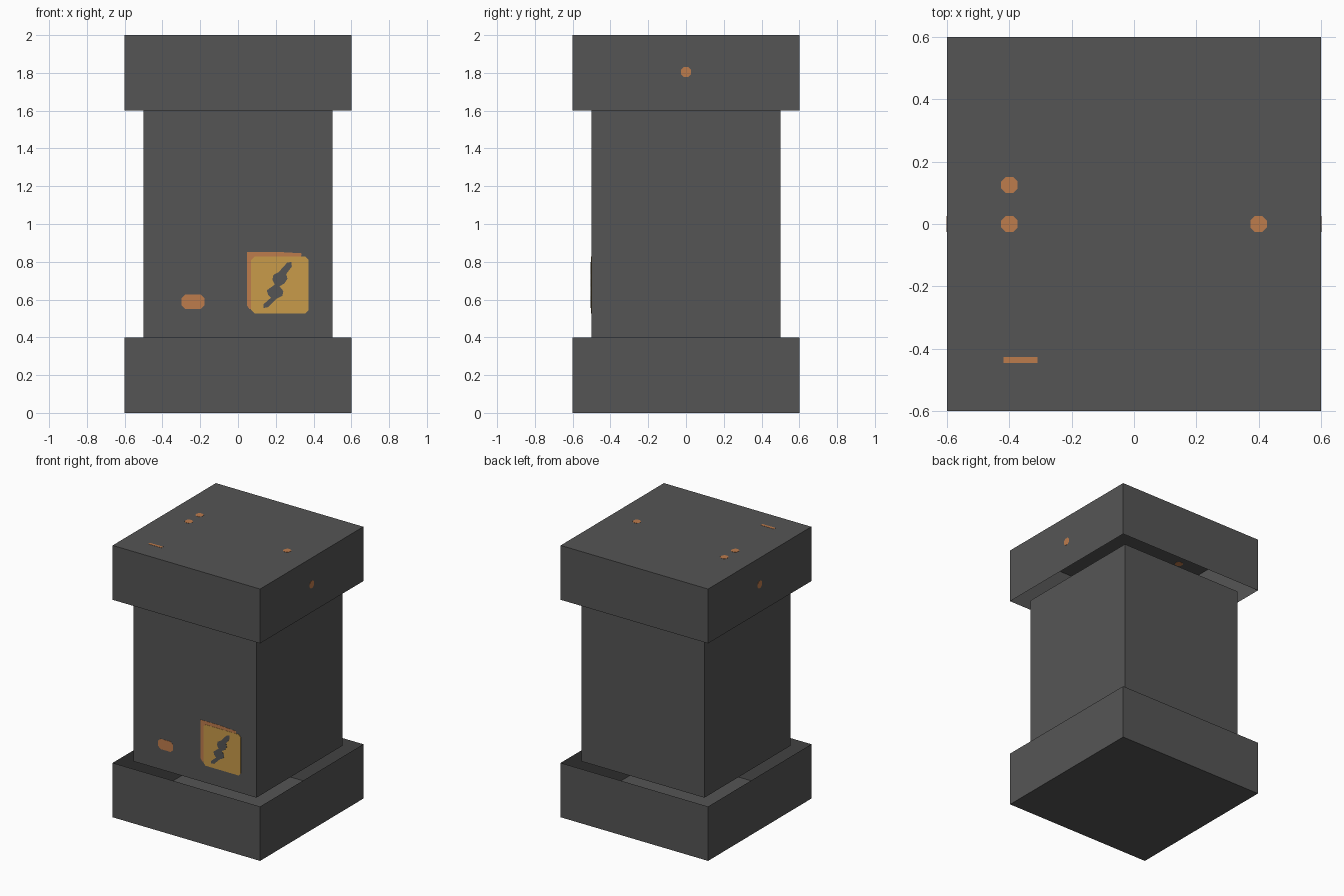
import bpy
import bmesh
from mathutils import Vector

if "Cube" in bpy.data.objects:
    bpy.data.objects.remove(bpy.data.objects["Cube"])


def material(name, color):
    m = bpy.data.materials.new(name)
    m.diffuse_color = (*color, 1)
    m.use_nodes = True
    m.node_tree.nodes["Principled BSDF"].inputs["Base Color"].default_value = m.diffuse_color
    return m


GREY = material("dark_grey", (0.091, 0.091, 0.091))
ORANGE = material("orange", (0.515, 0.200, 0.073))
YELLOW = material("yellow", (0.578, 0.328, 0.068))


def finish(name, bm, mat):
    mesh = bpy.data.meshes.new(name)
    bm.to_mesh(mesh)
    bm.free()
    mesh.materials.append(mat)
    obj = bpy.data.objects.new(name, mesh)
    bpy.context.collection.objects.link(obj)
    return obj


def shell(name, width, z0, z1, open_top=False, open_bottom=False):
    """Thin-walled square box, optionally open at either end."""
    bm = bmesh.new()
    bmesh.ops.create_cube(bm, size=1)
    for v in bm.verts:
        v.co = (v.co.x * width, v.co.y * width, z0 + (v.co.z + 0.5) * (z1 - z0))
    bm.normal_update()
    gone = [f for f in bm.faces
            if (open_top and f.normal.z > 0.9) or (open_bottom and f.normal.z < -0.9)]
    bmesh.ops.delete(bm, geom=gone, context='FACES')
    return finish(name, bm, GREY)


def plate(name, points, place, normal, mat, half=0.0015):
    """Thin painted plate centred on a wall, so it shows on both sides."""
    bm = bmesh.new()
    n = Vector(normal)
    face = bm.faces.new([bm.verts.new(Vector(place(a, b)) - n * half) for a, b in points])
    ext = bmesh.ops.extrude_face_region(bm, geom=[face], use_keep_orig=True)
    for v in ext["geom"]:
        if isinstance(v, bmesh.types.BMVert):
            v.co += n * half * 2
    bmesh.ops.recalc_face_normals(bm, faces=bm.faces)
    return finish(name, bm, mat)


def rounded(x0, x1, y0, y1, c):
    """Rectangle with clipped corners."""
    return [(x0 + c, y0), (x1 - c, y0), (x1, y0 + c), (x1, y1 - c),
            (x1 - c, y1), (x0 + c, y1), (x0, y1 - c), (x0, y0 + c)]


def dot(x, y, r=0.026):
    return rounded(x - r, x + r, y - r, y + r, r * 0.55)


def on_top(a, b):
    return (a, b, 2.0)


def on_front(a, b):
    return (a, -0.5, b)


# Main block: open tray base, column, open-bottomed cap
shell("base", 1.2, 0.0, 0.4, open_top=True)
shell("column", 1.0, 0.4, 1.6, open_top=True, open_bottom=True)
shell("cap", 1.2, 1.6, 2.0, open_bottom=True)

# Dots and strip on the cap top
for i, (x, y) in enumerate([(-0.4, 0.125), (-0.4, 0), (0.4, 0)]):
    plate(f"top_dot_{i + 1}", dot(x, y), on_top, (0, 0, 1), ORANGE)
plate("top_strip", [(-0.418, -0.446), (-0.31, -0.446), (-0.31, -0.426), (-0.418, -0.426)],
      on_top, (0, 0, 1), ORANGE)

# Dots on the cap sides
for side, s in (("right", 1), ("left", -1)):
    plate(f"{side}_dot", dot(0, 1.805), lambda a, b: (0.6 * s, a, b), (s, 0, 0), ORANGE)

# Front marker and sign with its offset border
OUT = (0, -1, 0)
plate("front_marker", rounded(-0.30, -0.177, 0.55, 0.626, 0.02), on_front, OUT, ORANGE)
plate("sign_border", [(0.06, 0.55), (0.30, 0.55), (0.335, 0.835), (0.335, 0.845),
                      (0.20, 0.853), (0.047, 0.853), (0.047, 0.57)],
      on_front, OUT, ORANGE)
plate("sign_panel", rounded(0.07, 0.374, 0.526, 0.828, 0.018), on_front, OUT, YELLOW, 0.003)

# Jagged slash across the sign
slash = [(0.135, 0.555), (0.16, 0.56), (0.205, 0.605), (0.235, 0.62), (0.24, 0.645),
         (0.22, 0.67), (0.245, 0.685), (0.262, 0.71), (0.255, 0.735), (0.285, 0.775),
         (0.283, 0.80), (0.26, 0.795), (0.215, 0.745), (0.187, 0.73), (0.182, 0.705),
         (0.195, 0.68), (0.175, 0.665), (0.152, 0.648), (0.16, 0.625), (0.175, 0.61),
         (0.135, 0.575)]
plate("sign_slash", slash, on_front, OUT, GREY, 0.0045)
